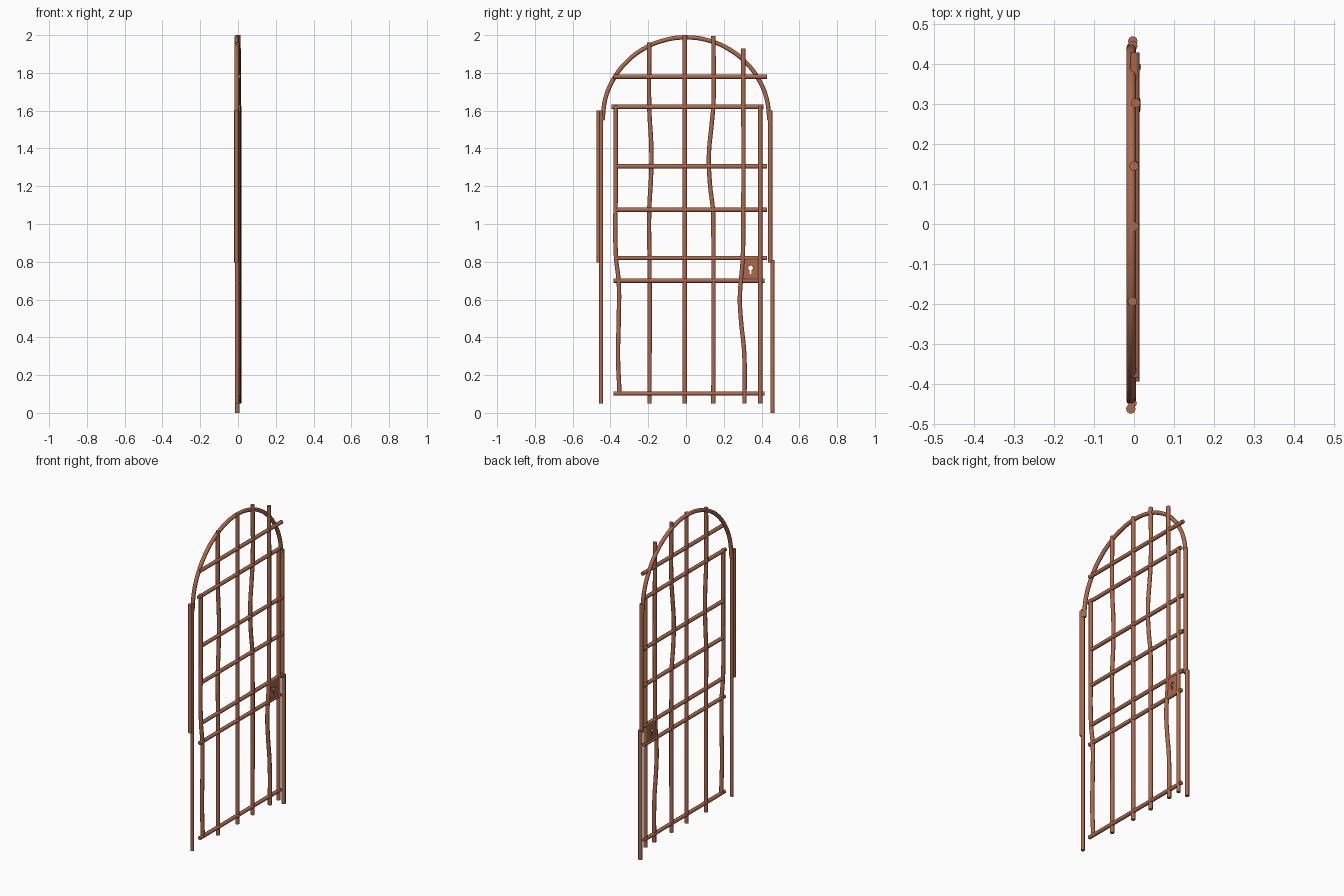
import bpy
import math
from mathutils import Matrix

old = bpy.data.objects.get("Cube")
if old:
    bpy.data.objects.remove(old)

rust = bpy.data.materials.new("rusty_iron")
rust.use_nodes = True
colour = (0.42, 0.145, 0.075, 1)
rust.diffuse_color = colour
rust.node_tree.nodes["Principled BSDF"].inputs["Base Color"].default_value = colour
RADIUS = 0.012


def finish(curve, name):
    """Turn a curve into a mesh object in the rusty material."""
    temp = bpy.data.objects.new(name + "_curve", curve)
    bpy.context.collection.objects.link(temp)
    bpy.context.view_layer.update()
    graph = bpy.context.evaluated_depsgraph_get()
    mesh = bpy.data.meshes.new_from_object(temp.evaluated_get(graph))
    bpy.data.objects.remove(temp)
    mesh.materials.clear()
    mesh.materials.append(rust)
    obj = bpy.data.objects.new(name, mesh)
    bpy.context.collection.objects.link(obj)
    bpy.ops.object.select_all(action='DESELECT')
    obj.select_set(True)
    bpy.context.view_layer.objects.active = obj
    bpy.ops.object.shade_smooth_by_angle(angle=math.radians(50))
    return obj


def rod(name, points, x=0.0, radius=RADIUS):
    """Round capped bar through (y, z) points."""
    curve = bpy.data.curves.new(name, 'CURVE')
    curve.dimensions = '3D'
    curve.bevel_depth = radius
    curve.bevel_resolution = 3
    curve.use_fill_caps = True
    curve.resolution_u = 5
    if len(points) == 2:
        spline = curve.splines.new('POLY')
        spline.points.add(1)
        for p, (y, z) in zip(spline.points, points):
            p.co = (x, y, z, 1)
    else:
        spline = curve.splines.new('BEZIER')
        spline.bezier_points.add(len(points) - 1)
        for p, (y, z) in zip(spline.bezier_points, points):
            p.co = (x, y, z)
            p.handle_left_type = p.handle_right_type = 'AUTO'
    return finish(curve, name)


# Outer posts
rod("right_post_lower", [(-0.449, 0.05), (-0.449, 1.6)], -0.004, 0.011)
rod("right_post_upper", [(-0.463, 0.795), (-0.463, 1.6)], -0.008)
rod("left_post_lower", [(0.458, 0), (0.458, 0.81)], -0.003)
rod("left_post_upper", [(0.446, 0.795), (0.446, 1.6)], -0.003)

# Round arch on top
arch = [(-0.442 * math.cos(a), 1.55 + 0.438 * math.sin(a))
        for a in (math.pi * i / 12 for i in range(13))]
rod("arch", arch, -0.007)

# Upright bars, some of them bent
rod("upright_1", [(-0.372, 1.63), (-0.372, 1.2), (-0.371, 0.83), (-0.356, 0.69),
                  (-0.356, 0.5), (-0.36, 0.3), (-0.352, 0.105)], 0.002)
rod("upright_2", [(-0.193, 0.05), (-0.193, 0.8), (-0.195, 1.06), (-0.184, 1.28),
                  (-0.184, 1.42), (-0.194, 1.6), (-0.194, 1.96)], -0.004)
rod("upright_3", [(-0.006, 0.05), (-0.006, 2.0)])
rod("upright_4", [(0.145, 0.05), (0.145, 0.95), (0.143, 1.07), (0.127, 1.21),
                  (0.121, 1.36), (0.137, 1.54), (0.145, 1.63), (0.145, 1.995)])
rod("upright_5", [(0.31, 0.05), (0.308, 0.32), (0.291, 0.49), (0.285, 0.61),
                  (0.3, 0.81), (0.303, 1.0), (0.303, 1.93)], 0.004)
rod("upright_6", [(0.393, 0.05), (0.393, 1.625)], 0.006)

# Cross bars
bars = [(0.103, -0.385, 0.415), (0.70, -0.385, 0.415), (0.82, -0.37, 0.43),
        (1.075, -0.37, 0.43), (1.305, -0.37, 0.43), (1.62, -0.395, 0.41),
        (1.78, -0.385, 0.43)]
for i, (z, y0, y1) in enumerate(bars, 1):
    rod(f"crossbar_{i}", [(y0, z), (y1, z)], 0.002)

# Lock plate with a keyhole cut through it
plate = bpy.data.curves.new("lock_plate", 'CURVE')
plate.dimensions = '2D'
plate.fill_mode = 'BOTH'
plate.extrude = 0.007
outline = [(-0.045, -0.055), (0.045, -0.055), (0.045, 0.055), (-0.045, 0.055)]
head = [(0.013 * math.sin(a), 0.005 - 0.013 * math.cos(a))
        for a in (math.radians(25 + 31 * i) for i in range(11))]
keyhole = head + [(-0.006, -0.03), (0.006, -0.03)]
for loop in (outline, keyhole):
    spline = plate.splines.new('POLY')
    spline.points.add(len(loop) - 1)
    spline.use_cyclic_u = True
    for p, (u, v) in zip(spline.points, loop):
        p.co = (u, v, 0, 1)
lock = finish(plate, "lock_plate")
# Stand the plate up in the plane of the gate
stand = Matrix(((0, 0, 1, 0.003), (1, 0, 0, 0.342), (0, 1, 0, 0.762), (0, 0, 0, 1)))
lock.data.transform(stand)
